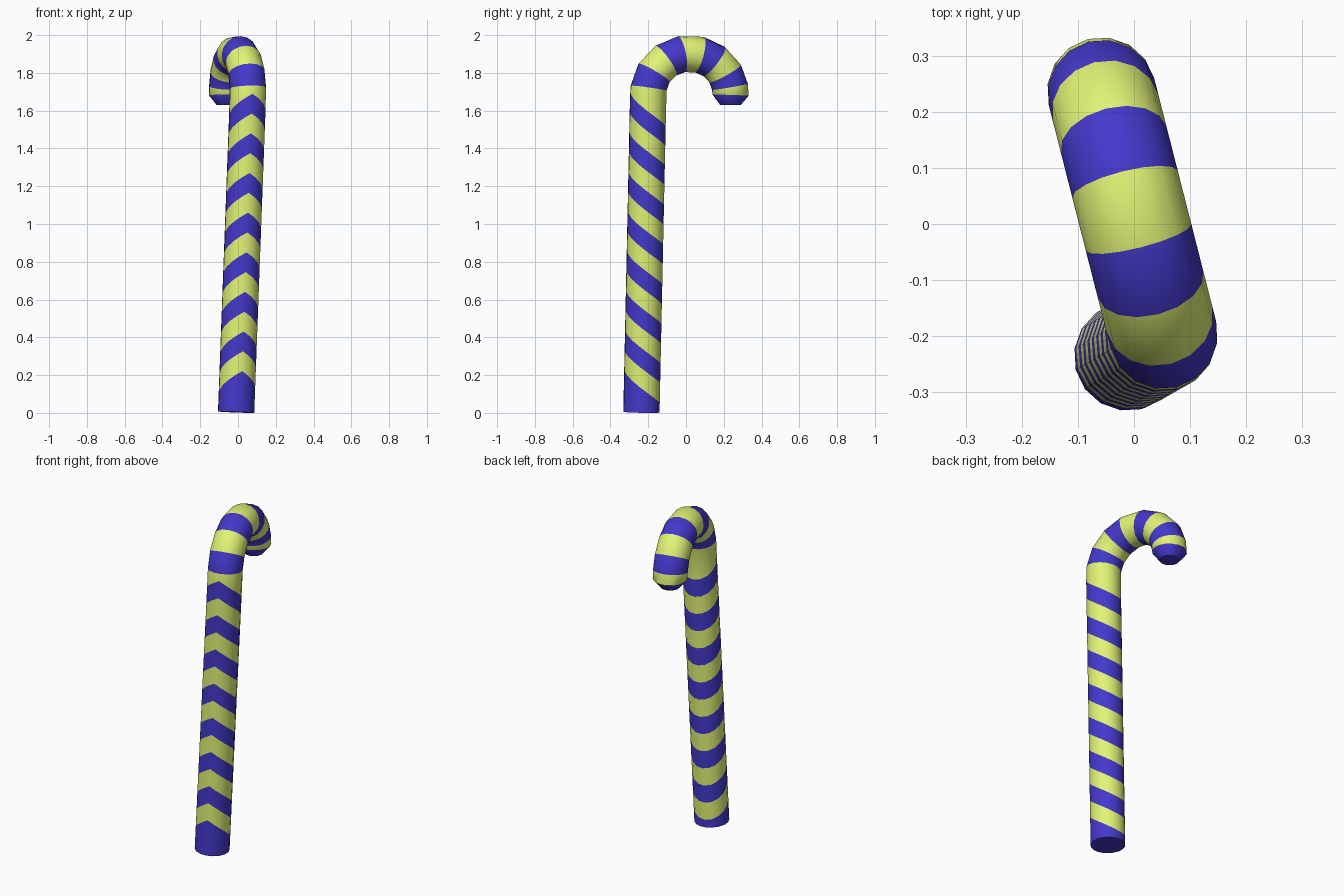
import bpy, bmesh
from math import sin, cos, pi, radians
from mathutils import Vector

if "Cube" in bpy.data.objects:
    bpy.data.objects.remove(bpy.data.objects["Cube"])

SIDES = 16
RADIUS = 0.097
UP = Vector((0, 0, 1))
BASE = Vector((-0.01, -0.236, 0.004))      # centre of the foot
BEND = Vector((0.053, -0.20, 1.69))        # where the shaft meets the hook
TIP = Vector((-0.058, 0.236, 1.69))        # end of the hook
CENTRE = (BEND + TIP) / 2
ACROSS = (TIP - BEND).normalized()         # direction the hook points in
SIDE = ACROSS.cross(UP)
BOW = (TIP - BEND).length / 2


def material(name, color):
    m = bpy.data.materials.new(name)
    m.diffuse_color = (*color, 1)
    m.use_nodes = True
    m.node_tree.nodes["Principled BSDF"].inputs["Base Color"].default_value = m.diffuse_color
    return m


def ring(centre, out, side, radius=RADIUS):
    angles = [2 * pi * i / SIDES for i in range(SIDES)]
    return [centre + radius * (out * cos(a) + side * sin(a)) for a in angles]


def shaft_ring(peak, drop):
    """Stripe edge: sharp chevron at the front, smooth dip at the back."""
    axis = (BEND - BASE).normalized()
    out = (-ACROSS - axis * axis.dot(-ACROSS)).normalized()
    side = axis.cross(out)
    if side.dot(SIDE) < 0:
        side = -side
    pts = ring(BASE + axis * (peak - BASE.z), out, side)
    for i, p in enumerate(pts):
        t = min(i, SIDES - i) / (SIDES / 2)
        p -= axis * drop * (t + t * t - t ** 3)
    return pts


def hook_ring(degrees):
    a = radians(degrees)
    out = ACROSS * cos(a) + UP * sin(a)
    rise = (2.0 - RADIUS - CENTRE.z)
    return ring(CENTRE + ACROSS * BOW * cos(a) + UP * rise * sin(a), out, SIDE)


# Every ring is a stripe edge, from the foot to the tip
rings = [shaft_ring(BASE.z, 0)]
rings += [shaft_ring(0.22 + 0.105 * k, 0.17) for k in range(15)]
rings += [hook_ring(d) for d in (172, 149, 125, 101, 76, 53, 30, 10, -2)]
rings.append(ring(Vector((TIP.x, TIP.y, 1.63)), ACROSS, SIDE, 0.055))

# Skin the rings, alternating the two stripe colours
bm = bmesh.new()
loops = [[bm.verts.new(p) for p in r] for r in rings]
for band, (low, high) in enumerate(zip(loops, loops[1:])):
    for i in range(SIDES):
        j = (i + 1) % SIDES
        f = bm.faces.new((low[i], low[j], high[j], high[i]))
        f.material_index = band % 2
bm.faces.new(loops[0])
bm.faces.new(loops[-1])
bmesh.ops.recalc_face_normals(bm, faces=bm.faces)

mesh = bpy.data.meshes.new("striped_cane")
bm.to_mesh(mesh)
bm.free()
mesh.materials.append(material("blue_stripe", (0.058, 0.04, 0.60)))
mesh.materials.append(material("yellow_stripe", (0.76, 0.90, 0.18)))

cane = bpy.data.objects.new("striped_cane", mesh)
bpy.context.collection.objects.link(cane)
bpy.context.view_layer.objects.active = cane
cane.select_set(True)
bpy.ops.object.shade_smooth_by_angle(angle=radians(42))
